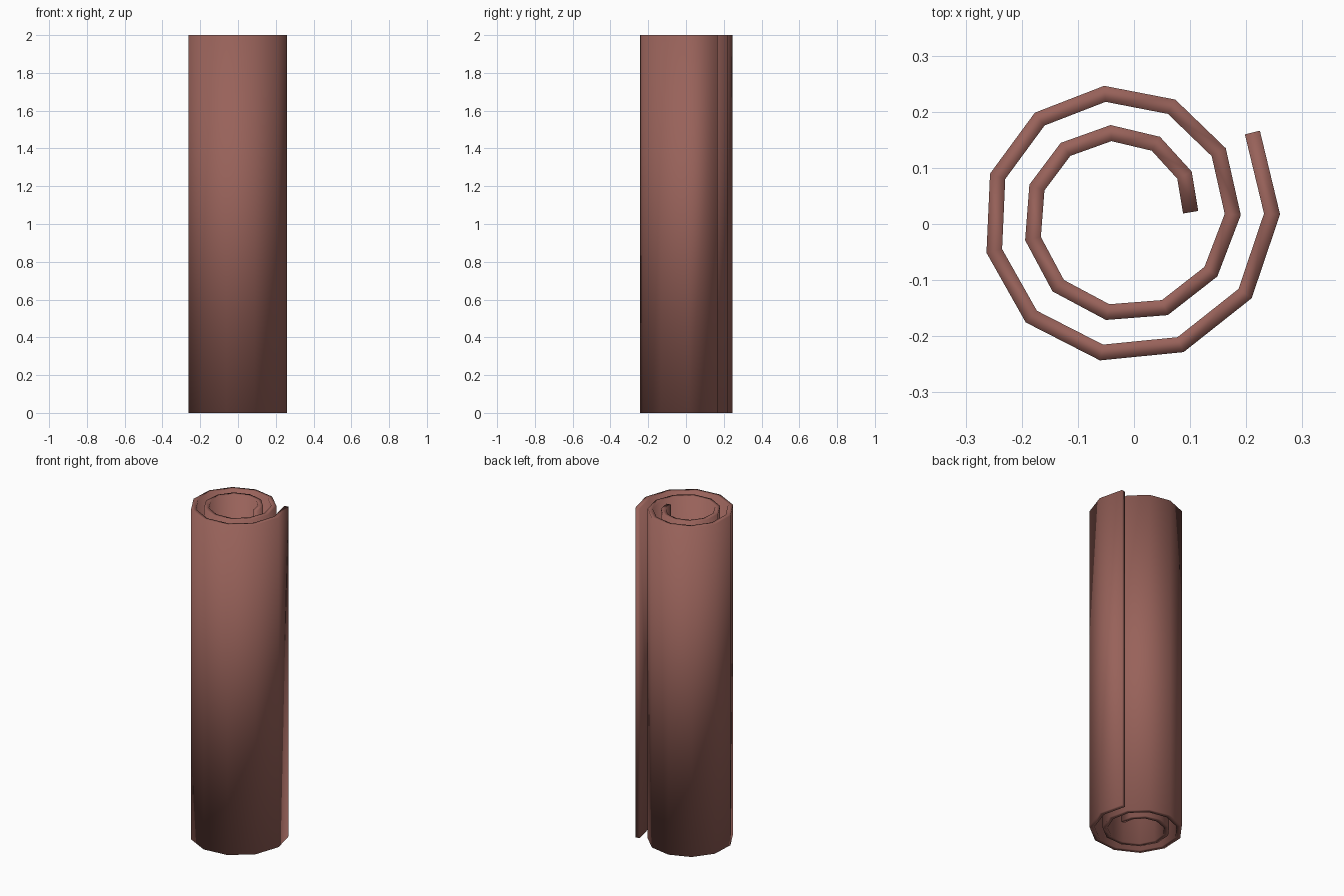
import bpy, bmesh

if "Cube" in bpy.data.objects:
    bpy.data.objects.remove(bpy.data.objects["Cube"])

# one flat colour
mat = bpy.data.materials.new("reddish_brown")
mat.diffuse_color = (0.314, 0.122, 0.102, 1.0)
mat.use_nodes = True
mat.node_tree.nodes["Principled BSDF"].inputs["Base Color"].default_value = mat.diffuse_color

HEIGHT = 2.0
THICKNESS = 0.0275

# centreline of the rolled sheet, from inner end to outer end (11 sides per turn)
PATH = [
    (0.101, 0.021), (0.090, 0.087), (0.039, 0.143), (-0.041, 0.162),
    (-0.122, 0.133), (-0.173, 0.065), (-0.180, -0.026), (-0.135, -0.110),
    (-0.047, -0.157), (0.055, -0.149), (0.137, -0.085), (0.176, 0.017),
    (0.151, 0.128), (0.067, 0.209), (-0.052, 0.232), (-0.168, 0.187),
    (-0.243, 0.085), (-0.249, -0.048), (-0.183, -0.165), (-0.058, -0.229),
    (0.083, -0.215), (0.198, -0.124), (0.246, 0.018), (0.211, 0.163),
]

# rolled sheet: a wall along the spiral, thickened evenly on both sides
bm = bmesh.new()
columns = [[bm.verts.new((x, y, z)) for z in (0.0, HEIGHT)] for x, y in PATH]
for (b0, t0), (b1, t1) in zip(columns, columns[1:]):
    bm.faces.new((b0, b1, t1, t0)).smooth = True

mesh = bpy.data.meshes.new("rolled_sheet")
bm.to_mesh(mesh)
bm.free()
mesh.materials.append(mat)
sheet = bpy.data.objects.new("rolled_sheet", mesh)
bpy.context.collection.objects.link(sheet)

solid = sheet.modifiers.new("thickness", 'SOLIDIFY')
solid.thickness = THICKNESS
solid.offset = 0.0
solid.use_even_offset = True
